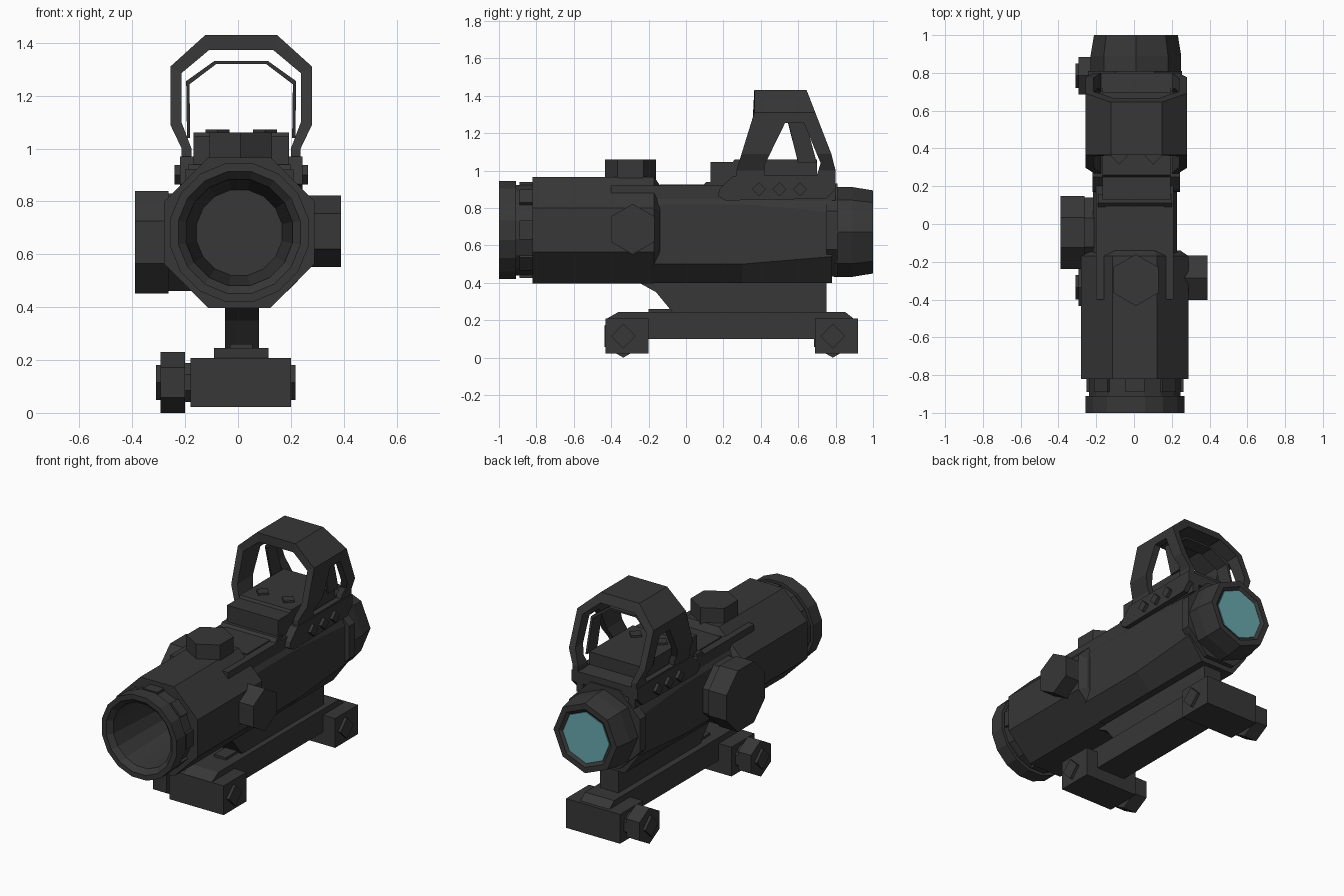
import bpy, bmesh, math
from mathutils import Vector

cube = bpy.data.objects.get("Cube")
if cube:
    bpy.data.objects.remove(cube)


def material(name, rgb):
    m = bpy.data.materials.new(name)
    m.use_nodes = True
    m.diffuse_color = (*rgb, 1)
    b = m.node_tree.nodes["Principled BSDF"]
    b.inputs["Base Color"].default_value = (*rgb, 1)
    b.inputs["Roughness"].default_value = 0.7
    return m


DARK = material("charcoal", (0.038, 0.038, 0.038))
GLASS = material("teal_glass", (0.14, 0.40, 0.43))
CX, CZ = 0.005, 0.682          # optical axis


def loft(name, loops, mat=DARK, caps=(True, True)):
    """Skin equal-length point loops one after another."""
    bm = bmesh.new()
    rows = [[bm.verts.new(p) for p in loop] for loop in loops]
    n = len(rows[0])
    for a, b in zip(rows, rows[1:]):
        for i in range(n):
            j = (i + 1) % n
            bm.faces.new((a[i], a[j], b[j], b[i]))
    if caps[0]:
        bm.faces.new(rows[0][::-1])
    if caps[1]:
        bm.faces.new(rows[-1])
    bmesh.ops.recalc_face_normals(bm, faces=bm.faces)
    me = bpy.data.meshes.new(name)
    bm.to_mesh(me)
    bm.free()
    me.materials.append(mat)
    ob = bpy.data.objects.new(name, me)
    bpy.context.collection.objects.link(ob)
    return ob


def place(axis, u, v, w):
    """Profile (u, v) at w along axis: x -> (y, z), y -> (x, z), z -> (x, y)."""
    return {"x": (w, u, v), "y": (u, w, v), "z": (u, v, w)}[axis]


def prism(name, profile, axis, lo, hi, mat=DARK):
    return loft(name, [[place(axis, u, v, w) for u, v in profile] for w in (lo, hi)], mat)


def box(name, x, y, z):
    return prism(name, [(x[0], y[0]), (x[1], y[0]), (x[1], y[1]), (x[0], y[1])], "z", *z)


def turned(name, axis, centre, stations, sides, phase=0.0, mat=DARK, caps=(True, True)):
    """Faceted lathe; stations are (position, radius), phase in facet fractions."""
    loops = []
    for w, r in stations:
        angles = [math.tau * (i + phase) / sides for i in range(sides)]
        loops.append([place(axis, centre[0] + r * math.cos(a), centre[1] + r * math.sin(a), w)
                      for a in angles])
    return loft(name, loops, mat, caps)


AX = (CX, CZ)

# Main tube, hollow at the eyepiece end
turned("main_tube", "y", AX, [(-0.5, 0.21), (-0.82, 0.21), (-0.82, 0.308), (-0.17, 0.308),
                              (-0.14, 0.26)], 8, 0.5)
# Eyepiece collar, rim and tapered recess
turned("eyepiece", "y", AX, [(-0.82, 0.247), (-0.91, 0.247), (-0.91, 0.267), (-1.0, 0.267),
                             (-1.0, 0.235), (-0.97, 0.205), (-0.55, 0.165)],
       16, 0.5, caps=(False, True))
# Collar ribs
for i in range(8):
    a = math.tau * i / 8
    u = Vector((math.cos(a), math.sin(a)))
    t = Vector((-u.y, u.x))
    c = Vector(AX)
    pts = [c + u * r + t * s for r, s in ((0.23, -0.05), (0.257, -0.05), (0.257, 0.05), (0.23, 0.05))]
    prism("eyepiece_rib", [tuple(p) for p in pts], "y", -0.89, -0.815)


# Slimmer rear housing with tapering flanks
def housing(y, low, high):
    half = [(0.12, 0.40), (0.222, low), (0.222, high), (0.165, 0.918)]
    return [(CX + x, y, z) for x, z in half] + [(CX - x, y, z) for x, z in half[::-1]]


loft("rear_housing", [housing(-0.2, 0.50, 0.82), housing(0.3, 0.50, 0.82), housing(0.78, 0.54, 0.78)])
turned("housing_collar", "y", AX, [(0.75, 0.27), (0.81, 0.27)], 8, 0.5)
for s in (-1, 1):
    box("top_ledge", sorted((CX + s * 0.16, CX + s * 0.205)), (-0.4, 0.8), (0.84, 0.92))
box("top_plate", (CX - 0.155, CX + 0.155), (-0.14, 0.14), (0.88, 0.925))
prism("plate_step", [(0.09, 0.92), (0.11, 0.94), (0.16, 0.94), (0.16, 0.92)], "x", -0.19, 0.2)

# Objective bell and glass
turned("objective_bell", "y", (0.01, 0.672), [(0.79, 0.24), (0.89, 0.24), (1.0, 0.222),
                                              (1.0, 0.185), (0.985, 0.165)], 8)
turned("objective_lens", "y", (0.01, 0.672), [(0.982, 0.163), (0.99, 0.163)], 8, mat=GLASS)

# Adjustment knobs
turned("top_knob", "z", (0.01, -0.297), [(0.93, 0.137), (1.06, 0.137)], 6, 0.5)
turned("left_knob", "x", (-0.285, 0.687), [(0.2, 0.135), (0.39, 0.135)], 6, 0.5)
turned("right_knob", "x", (-0.045, 0.645), [(-0.39, 0.21), (-0.262, 0.21)], 8, 0.5)
turned("right_knob_collar", "x", (-0.045, 0.645), [(-0.27, 0.2), (-0.17, 0.2)], 8, 0.5)

# Mount stem with grooves and base rail
stem = [(-0.25, 0.42), (-0.25, 0.40), (-0.16, 0.35), (-0.07, 0.24), (0.75, 0.24), (0.75, 0.42)]
prism("mount_stem", stem, "x", -0.05, 0.08)
box("stem_foot", (-0.03, 0.055), (-0.2, 0.74), (0.2, 0.26))
prism("mount_rail", [(-0.43, 0.10), (-0.43, 0.205), (-0.36, 0.245), (0.85, 0.245),
                     (0.92, 0.19), (0.92, 0.10)], "x", -0.09, 0.115)

# Clamps with nuts on one end and diamond heads on the other
for y in (-0.315, 0.805):
    box("clamp", (-0.18, 0.2), (y - 0.115, y + 0.115), (0.022, 0.208))
    turned("clamp_head", "x", (y - 0.02, 0.115), [(0.19, 0.066), (0.218, 0.066)], 4)
    turned("clamp_washer", "x", (y, 0.115), [(-0.205, 0.08), (-0.17, 0.08)], 8, 0.5)
    turned("clamp_nut", "x", (y - 0.02, 0.115), [(-0.293, 0.115), (-0.2, 0.115)], 6, 0.5)
    turned("nut_cap", "x", (y - 0.02, 0.115), [(-0.31, 0.066), (-0.28, 0.066)], 4)

# Reflex sight base
HX = 0.012
prism("reflex_base", [(0.13, 0.9), (0.13, 1.045), (0.25, 1.045), (0.26, 1.06), (0.7, 1.06),
                      (0.7, 0.98), (0.8, 0.97), (0.8, 0.9)], "x", HX - 0.18, HX + 0.18)
for s in (-1, 1):
    turned("base_screw", "z", (HX + s * 0.09, 0.36), [(1.05, 0.045), (1.072, 0.045)], 4)
    plate = [(0.21, 0.84), (0.17, 0.865), (0.18, 0.9), (0.25, 0.97), (0.80, 0.97),
             (0.80, 0.9), (0.75, 0.85)]
    prism("reflex_side_plate", plate, "x", *sorted((HX + s * 0.17, HX + s * 0.232)))
    for y in (0.39, 0.5, 0.61):
        turned("side_stud", "x", (y, 0.9), [(HX + s * 0.22, 0.037), (HX + s * 0.252, 0.037)], 4)


# Hood arch: sloped front and back edges follow height
def lerp(z, z0, a, z1, b):
    t = min(1, max(0, (z - z0) / (z1 - z0)))
    return a + (b - a) * t


def section(outer, inner, side):
    pts = []
    for (x, z), ends in ((outer, (0, 1)), (inner, (1, 0))):
        yy = (lerp(z, 0.97, 0.26, 1.31, 0.365), lerp(z, 1.03, 0.80, 1.43, 0.645))
        pts += [(HX + side * x, yy[e], z) for e in ends]
    return pts


arch = [((0.225, 0.9), (0.188, 0.9)), ((0.225, 1.0), (0.188, 1.0)), ((0.268, 1.09), (0.226, 1.1)),
        ((0.268, 1.31), (0.226, 1.285)), ((0.135, 1.43), (0.122, 1.372))]
hood = loft("reflex_hood", [section(o, i, -1) for o, i in arch] +
            [section(o, i, 1) for o, i in arch[::-1]])

# Side windows through the hood
cutter = prism("window_cutter", [(0.53, 1.255), (0.63, 1.255), (0.72, 1.04), (0.70, 0.975),
                                 (0.42, 0.975), (0.42, 1.03)], "x", -0.5, 0.5)
cutter.hide_render = True
cutter.hide_viewport = True
cut = hood.modifiers.new("windows", "BOOLEAN")
cut.operation = "DIFFERENCE"
cut.solver = "EXACT"
cut.object = cutter

# Thin inner lens frame
frame = [(0.205, 1.04), (0.208, 1.255), (0.10, 1.332)]


def frame_section(x, z, side):
    k = 1 - 0.012 / 0.2
    y0, y1 = lerp(z, 1.04, 0.6, 1.33, 0.53), lerp(z, 1.04, 0.7, 1.33, 0.62)
    zi = z - (0.012 if z > 1.1 else 0)
    return [(HX + side * x, y0, z), (HX + side * x, y1, z),
            (HX + side * x * k, y1, zi), (HX + side * x * k, y0, zi)]


loft("lens_frame", [frame_section(x, z, -1) for x, z in frame] +
     [frame_section(x, z, 1) for x, z in frame[::-1]])
